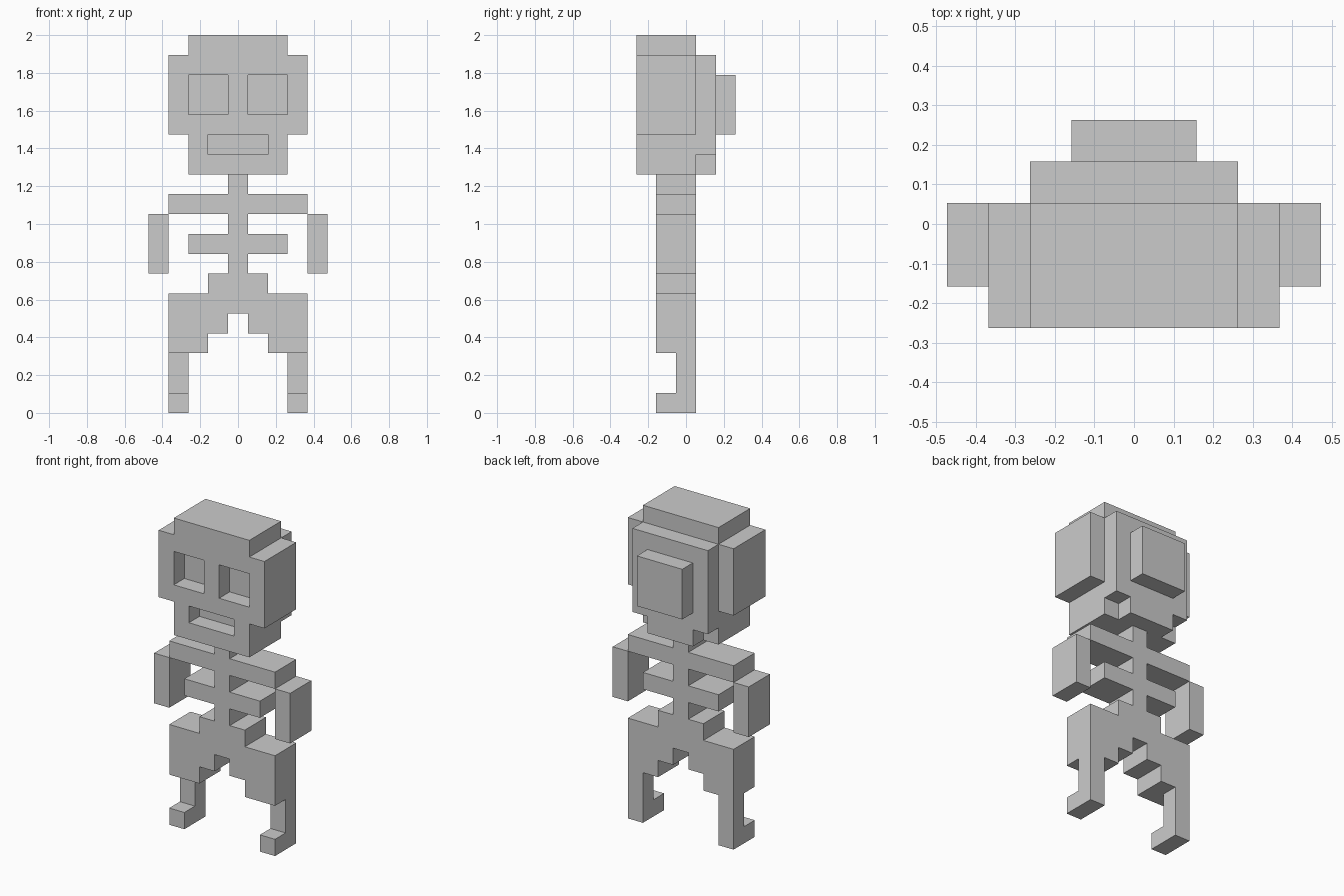
import bpy
import bmesh
from mathutils import Vector

U = 2 / 19  # one block

if "Cube" in bpy.data.objects:
    bpy.data.objects.remove(bpy.data.objects["Cube"], do_unlink=True)

bone = bpy.data.materials.new("bone_grey")
bone.use_nodes = True
bone.diffuse_color = (0.6, 0.6, 0.6, 1)
bone.node_tree.nodes["Principled BSDF"].inputs["Base Color"].default_value = (0.6, 0.6, 0.6, 1)


def slab(name, outline, start, end, axis="Y"):
    """Extrude an (across, z) outline along Y or X, measured in blocks."""
    bm = bmesh.new()
    if axis == "Y":
        points = [Vector((a, start, z)) for a, z in outline]
        step = Vector((0, end - start, 0))
    else:
        points = [Vector((start, a, z)) for a, z in outline]
        step = Vector((end - start, 0, 0))
    face = bm.faces.new([bm.verts.new(p * U) for p in points])
    grown = bmesh.ops.extrude_face_region(bm, geom=[face], use_keep_orig=True)
    moved = [v for v in grown["geom"] if isinstance(v, bmesh.types.BMVert)]
    bmesh.ops.translate(bm, verts=moved, vec=step * U)
    bmesh.ops.recalc_face_normals(bm, faces=bm.faces[:])
    mesh = bpy.data.meshes.new(name)
    bm.to_mesh(mesh)
    bm.free()
    mesh.materials.append(bone)
    obj = bpy.data.objects.new(name, mesh)
    bpy.context.collection.objects.link(obj)
    return obj


def mirrored(half):
    return half + [(-x, z) for x, z in reversed(half)]


def rect(a0, a1, z0, z1):
    return [(a0, z0), (a1, z0), (a1, z1), (a0, z1)]


# Skull with cheek blocks, stepped back and rear bump
skull = slab("skull", mirrored([(2.5, 19), (2.5, 18), (3.5, 18), (3.5, 14), (2.5, 14), (2.5, 12)]), -2.5, 0.5)
slab("skull_back", mirrored([(2.5, 18), (2.5, 13), (1.5, 13), (1.5, 12)]), 0.5, 1.5)
slab("skull_bump", rect(-1.5, 1.5, 14, 17), 1.5, 2.5)

# Eye sockets and mouth cut one block deep
holes = {
    "left_socket": rect(0.5, 2.5, 15, 17),
    "right_socket": rect(-2.5, -0.5, 15, 17),
    "mouth": rect(-1.5, 1.5, 13, 14),
}
for name, shape in holes.items():
    cutter = slab(name + "_cutter", shape, -3, -1.5)
    cutter.hide_render = True
    cut = skull.modifiers.new(name, "BOOLEAN")
    cut.operation = "DIFFERENCE"
    cut.solver = "EXACT"
    cut.object = cutter
    bpy.context.view_layer.objects.active = skull
    bpy.ops.object.modifier_apply(modifier=cut.name)
    bpy.data.objects.remove(cutter, do_unlink=True)

# Neck, shoulders, ribs, spine and stepped hips in one outline
slab("torso", mirrored([
    (0.5, 12), (0.5, 11), (3.5, 11), (3.5, 10), (0.5, 10), (0.5, 9),
    (2.5, 9), (2.5, 8), (0.5, 8), (0.5, 7), (1.5, 7), (1.5, 6),
    (3.5, 6), (3.5, 3), (1.5, 3), (1.5, 4), (0.5, 4), (0.5, 5),
]), -1.5, 0.5)

# Arms, and shins with feet pointing forward
for side, s in (("left", 1), ("right", -1)):
    slab(side + "_arm", rect(3.5 * s, 4.5 * s, 7, 10), -1.5, 0.5)
    shin = [(0.5, 0), (0.5, 3), (-0.5, 3), (-0.5, 1), (-1.5, 1), (-1.5, 0)]
    slab(side + "_leg", shin, 2.5 * s, 3.5 * s, axis="X")
